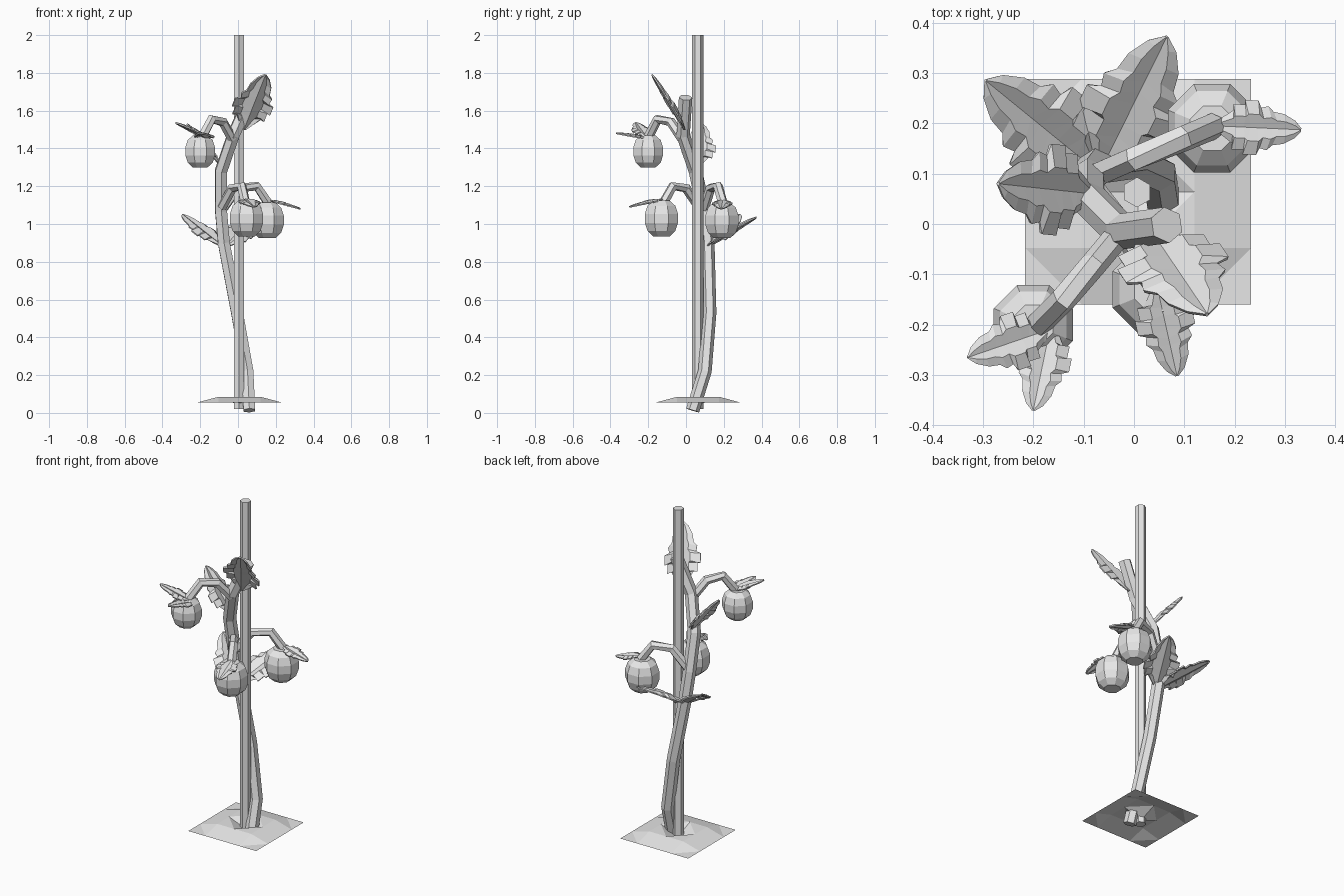
import bpy
import bmesh
import math
from mathutils import Vector

cube = bpy.data.objects.get("Cube")
if cube:
    bpy.data.objects.remove(cube)

GREY = (0.8, 0.8, 0.8, 1)
clay = bpy.data.materials.new("plain light grey")
clay.use_nodes = True
clay.diffuse_color = GREY
clay.node_tree.nodes["Principled BSDF"].inputs["Base Color"].default_value = GREY


def finish(bm, name):
    bmesh.ops.recalc_face_normals(bm, faces=bm.faces)
    mesh = bpy.data.meshes.new(name)
    bm.to_mesh(mesh)
    bm.free()
    mesh.materials.append(clay)
    obj = bpy.data.objects.new(name, mesh)
    bpy.context.collection.objects.link(obj)
    return obj


def loft(name, rings):
    """Join rings of points into a capped solid."""
    bm = bmesh.new()
    loops = [[bm.verts.new(p) for p in ring] for ring in rings]
    n = len(loops[0])
    for a, b in zip(loops, loops[1:]):
        for i in range(n):
            j = (i + 1) % n
            bm.faces.new((a[i], a[j], b[j], b[i]))
    bm.faces.new(loops[0][::-1])
    bm.faces.new(loops[-1])
    return finish(bm, name)


def tube(name, path, radius, sides=6):
    """Faceted tube along a path."""
    pts = [Vector(p) for p in path]
    rings = []
    side = Vector((1, 0, 0))
    for i, p in enumerate(pts):
        d = (pts[min(i + 1, len(pts) - 1)] - pts[max(i - 1, 0)]).normalized()
        side = (side - d * side.dot(d)).normalized()
        other = d.cross(side)
        rings.append([])
        for k in range(sides):
            a = 2 * math.pi * (k + 0.5) / sides
            rings[-1].append(p + radius * (side * math.cos(a) + other * math.sin(a)))
    return loft(name, rings)


# Fruit: eight-sided ball with flat ends, as (radius, height) factors
FRUIT = [(0.5, -1), (0.84, -0.7), (1, -0.25), (1, 0.25), (0.84, 0.7), (0.5, 0.98)]


def fruit(name, centre, size):
    c = Vector(centre)
    rings = []
    for r, h in FRUIT:
        angles = [math.pi * (k + 0.5) / 4 for k in range(8)]
        rings.append([c + size * Vector((r * math.cos(a), r * math.sin(a), h))
                      for a in angles])
    return loft(name, rings)


# Leaf: half outline as (along, across), toothed in the middle
LEAF = [(0, 0.03), (0.1, 0.1), (0.24, 0.19), (0.21, 0.25), (0.36, 0.25),
        (0.34, 0.3), (0.49, 0.3), (0.52, 0.22), (0.61, 0.24), (0.67, 0.18),
        (0.8, 0.16), (0.93, 0.09), (1, 0.01)]


def leaf(name, base, tip, hint=None):
    base, tip = Vector(base), Vector(tip)
    axis = tip - base
    length = axis.length
    d = axis.normalized()
    side = Vector(hint) if hint else d.cross(Vector((0, 0, 1)))
    side = (side - d * side.dot(d)).normalized()
    up = side.cross(d)
    if up.z < 0:
        up = -up
    bm = bmesh.new()
    rows = []
    for i, (t, w) in enumerate(LEAF):
        mid = i / (len(LEAF) - 1)
        row = []
        for f in (-1, -0.5, 0, 0.5, 1):
            s = t * abs(f) + mid * (1 - abs(f))
            lift = 0.18 * w if abs(f) == 0.5 else 0
            row.append(bm.verts.new(base + length * (d * s + side * (w * f) + up * lift)))
        rows.append(row)
    for a, b in zip(rows, rows[1:]):
        for i in range(4):
            bm.faces.new((a[i], a[i + 1], b[i + 1], b[i]))
    obj = finish(bm, name)
    mod = obj.modifiers.new("thickness", 'SOLIDIFY')
    mod.thickness = 0.008
    mod.offset = 0
    return obj


# Soil patch: raised middle with a dip at the centre
bm = bmesh.new()
bmesh.ops.create_grid(bm, x_segments=4, y_segments=4, size=0.224)
for v in bm.verts:
    reach = max(abs(v.co.x), abs(v.co.y))
    v.co.z = 0.055 if reach > 0.2 else 0.085 if reach > 0.05 else 0.04
    v.co += Vector((0.008, 0.064, 0))
bmesh.ops.triangulate(bm, faces=bm.faces)
finish(bm, "soil_patch")

# Support stake
tube("stake", [(0.006, 0.063, 0.02), (0.006, 0.063, 2)], 0.03)

# Main stem winding around the stake
tube("main_stem", [(0.06, 0.035, 0.013), (0.05, 0.1, 0.22), (-0.005, 0.125, 0.53),
                   (-0.075, 0.115, 0.9), (-0.09, 0.095, 1.07), (-0.09, 0.05, 1.28),
                   (-0.025, -0.015, 1.47), (0.065, -0.002, 1.67)], 0.036)

# Fruiting branches
branches = {
    "upper": [(-0.03, -0.02, 1.45), (-0.08, -0.08, 1.54), (-0.14, -0.15, 1.555), (-0.19, -0.2, 1.46)],
    "front": [(-0.085, 0.07, 1.09), (-0.03, 0, 1.19), (0.02, -0.07, 1.2), (0.04, -0.12, 1.11)],
    "rear": [(-0.08, 0.095, 1.08), (0, 0.13, 1.19), (0.1, 0.17, 1.2), (0.16, 0.195, 1.11)],
}
for name, path in branches.items():
    tube(name + "_branch", path, 0.026)

fruit("upper_fruit", (-0.2, -0.2, 1.385), 0.085)
fruit("front_fruit", (0.045, -0.13, 1.03), 0.095)
fruit("rear_fruit", (0.155, 0.19, 1.02), 0.095)

# Small leaves on the fruit
leaf("upper_fruit_leaf_outer", (-0.17, -0.21, 1.46), (-0.33, -0.265, 1.535))
leaf("upper_fruit_leaf_front", (-0.165, -0.2, 1.45), (-0.2, -0.37, 1.48))
leaf("front_fruit_leaf", (0.045, -0.12, 1.13), (0.085, -0.3, 1.09))
leaf("rear_fruit_leaf", (0.16, 0.195, 1.125), (0.33, 0.187, 1.08))

# Large leaves on the stem
leaf("lower_right_leaf", (-0.08, 0.11, 0.88), (-0.295, 0.285, 1.05))
leaf("lower_rear_leaf", (-0.065, 0.11, 0.88), (0.065, 0.372, 1.035), (1, -0.2, 0))
leaf("middle_leaf", (-0.085, 0.06, 1.3), (-0.27, 0.08, 1.53))
leaf("top_leaf", (0.03, -0.01, 1.5), (0.145, -0.18, 1.79), (1, 0.1, 0))
